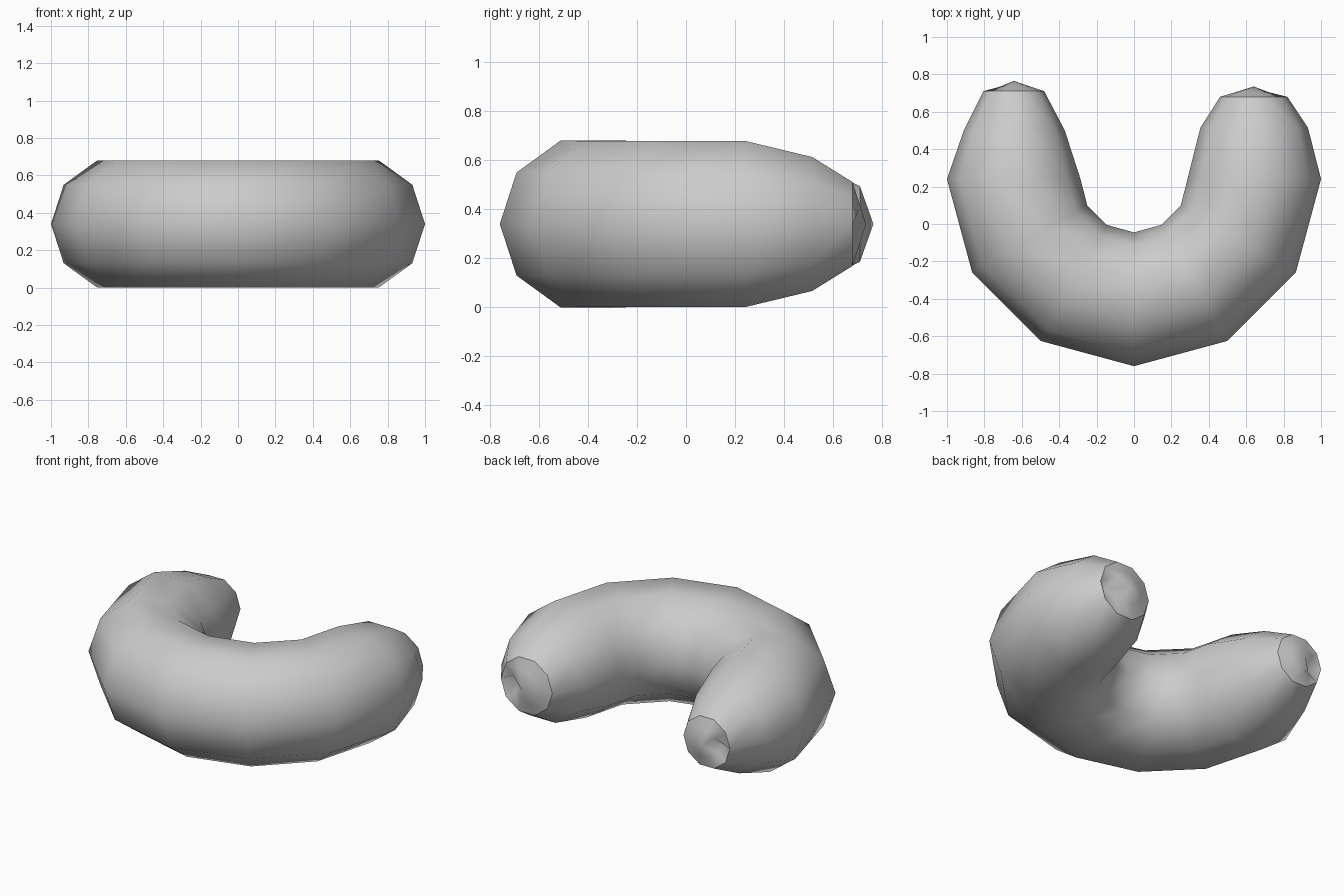
import bpy, bmesh
from math import cos, sin, tau
from mathutils import Vector

if "Cube" in bpy.data.objects:
    bpy.data.objects.remove(bpy.data.objects["Cube"])

SIDES = 10
Z_MID = 0.34

# Centre line sections: outer point and inner point (x, y), seen from above
right_arm = [((0.50, -0.625), (0.145, -0.005)), ((0.865, -0.26), (0.25, 0.10)),
             ((1.0, 0.24), (0.286, 0.24)), ((0.93, 0.515), (0.355, 0.515)),
             ((0.82, 0.68), (0.46, 0.68))]
left_arm = [((-0.50, -0.625), (-0.145, -0.005)), ((-0.865, -0.26), (-0.25, 0.10)),
            ((-1.0, 0.24), (-0.286, 0.24)), ((-0.91, 0.50), (-0.37, 0.50)),
            ((-0.805, 0.71), (-0.48, 0.71))]
sections = left_arm[::-1] + [((0, -0.76), (0, -0.045))] + right_arm

bm = bmesh.new()


def ring(outer, inner):
    # Ten-sided section with one corner on the outside of the bend
    o, i = Vector((*outer, Z_MID)), Vector((*inner, Z_MID))
    c, axis = (o + i) / 2, (o - i) / 2
    up = Vector((0, 0, axis.length))
    return [bm.verts.new(c + axis * cos(tau * k / SIDES) + up * sin(tau * k / SIDES))
            for k in range(SIDES)]


def bridge(a, b):
    for k in range(SIDES):
        n = (k + 1) % SIDES
        bm.faces.new((a[k], a[n], b[n], b[k]))


def cap(edge_ring, tip_y):
    # Shallow pointed end with a small dent on its outer side
    c = sum((v.co for v in edge_ring), Vector()) / SIDES
    tip = bm.verts.new((c.x, tip_y, Z_MID))
    mid = [bm.verts.new(v.co.lerp(tip.co, 0.45)) for v in edge_ring]
    mid[0].co.y -= 0.09
    mid[-1].co.y -= 0.03
    bridge(edge_ring, mid)
    for k in range(SIDES):
        bm.faces.new((mid[k], mid[(k + 1) % SIDES], tip))


# Curved body
rings = [ring(*s) for s in sections]
for a, b in zip(rings, rings[1:]):
    bridge(a, b)

# Both ends
cap(rings[0], 0.765)
cap(rings[-1], 0.735)

bmesh.ops.recalc_face_normals(bm, faces=bm.faces)
for f in bm.faces:
    f.smooth = True
for r in (rings[0], rings[-1]):
    for k in range(SIDES):
        bm.edges.get((r[k], r[(k + 1) % SIDES])).smooth = False

mesh = bpy.data.meshes.new("curved_sausage")
bm.to_mesh(mesh)
bm.free()
bpy.context.collection.objects.link(bpy.data.objects.new("curved_sausage", mesh))
